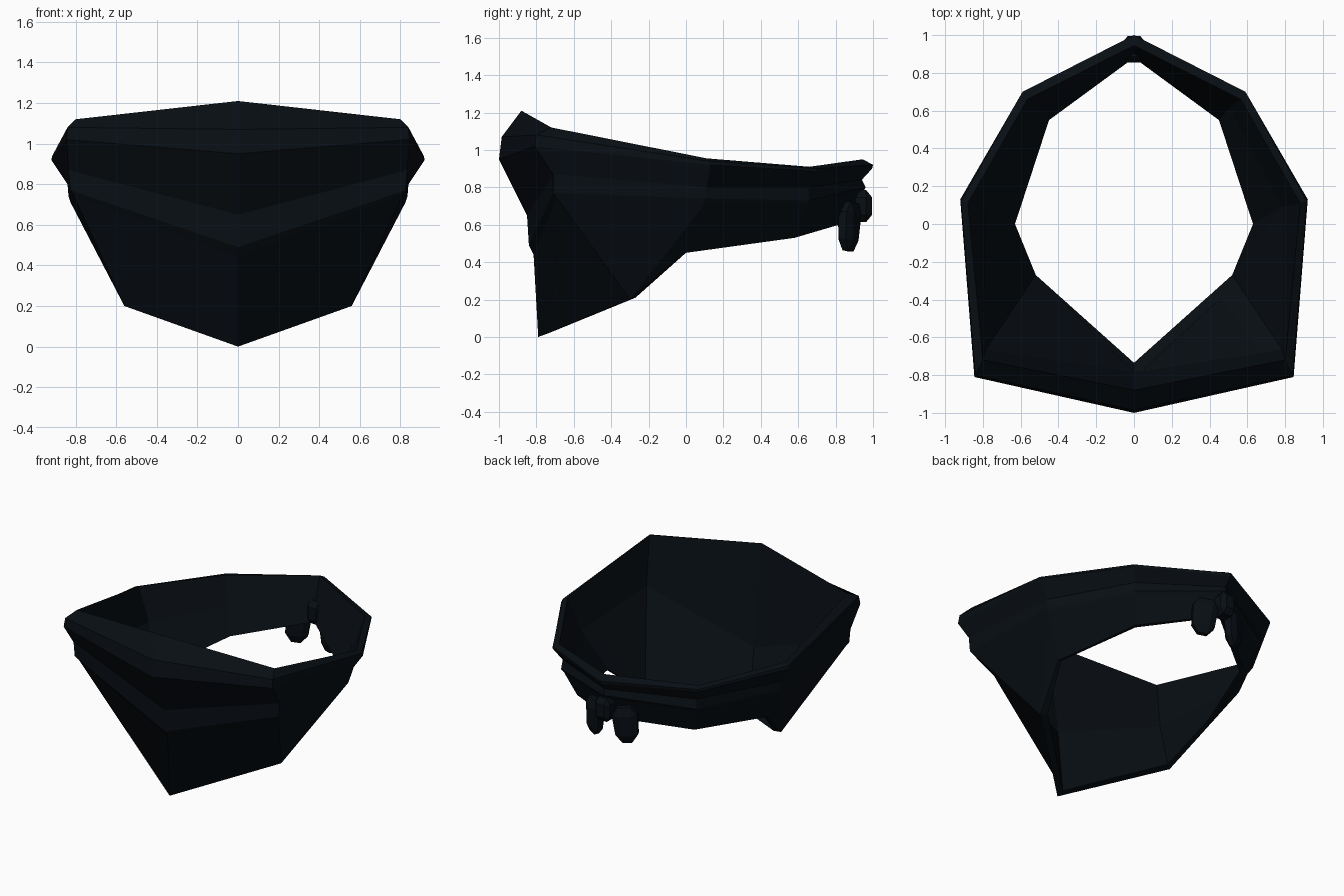
import bpy, bmesh
from mathutils import Matrix

if "Cube" in bpy.data.objects:
    bpy.data.objects.remove(bpy.data.objects["Cube"])

cloth = bpy.data.materials.new("dark_cloth")
cloth.diffuse_color = (0.0025, 0.0045, 0.007, 1)
cloth.use_nodes = True
cloth.node_tree.nodes["Principled BSDF"].inputs["Base Color"].default_value = cloth.diffuse_color

# Half-ring rows; columns: front, corner, side, back corner, back
rows = [
    # outer side, top to bottom
    [(0, -.88, 1.21), (.80, -.72, 1.12), (.88, .11, .955), (.565, .66, .91), (0, .945, .95)],
    [(0, -.985, 1.07), (.84, -.80, 1.08), (.915, .12, .94), (.59, .70, .90), (0, 1, .92)],
    [(0, -1, .95), (.845, -.81, 1.02), (.92, .13, .92), (.59, .70, .885), (0, .995, .90)],
    [(0, -.85, .65), (.835, -.71, .87), (.84, .11, .80), (.54, .655, .80), (0, .94, .84)],
    [(0, -.84, .49), (.825, -.71, .77), (.835, .10, .74), (.55, .66, .73), (0, .96, .80)],
    [(0, -.815, .44), (.81, -.69, .745), (.825, .10, .71), (.535, .65, .71), (0, .945, .77)],
    [(0, -.79, 0), (.56, -.30, .20), (.655, 0, .45), (.475, .58, .53), (0, .92, .63)],
    # inner side, bottom edge and fold
    [(0, -.735, .02), (.52, -.27, .21), (.63, 0, .455), (.45, .55, .535), (0, .88, .635)],
    [(0, -.785, .49), (.785, -.665, .77), (.785, .09, .73), (.505, .615, .72), (0, .90, .78)],
]


def add_object(name, bm):
    bmesh.ops.recalc_face_normals(bm, faces=bm.faces)
    me = bpy.data.meshes.new(name)
    bm.to_mesh(me)
    bm.free()
    me.materials.append(cloth)
    ob = bpy.data.objects.new(name, me)
    bpy.context.collection.objects.link(ob)
    return ob


# Folded cloth: closed cross-section bridged round the mirrored ring
bm = bmesh.new()
grid = []
for row in rows:
    ring = row + [(-x, y, z) for x, y, z in row[3:0:-1]]
    grid.append([bm.verts.new(p) for p in ring])
n = len(grid[0])
for k, a in enumerate(grid):
    b = grid[(k + 1) % len(grid)]
    for i in range(n):
        j = (i + 1) % n
        if k in (5, 7) and i in (1, n - 2):
            # side panels: same diagonal on both sides
            if (i == 1) == (k == 5):
                bm.faces.new((a[i], b[i], a[j]))
                bm.faces.new((b[i], b[j], a[j]))
            else:
                bm.faces.new((a[i], b[i], b[j]))
                bm.faces.new((a[i], b[j], a[j]))
        else:
            bm.faces.new((a[i], b[i], b[j], a[j]))
add_object("bandana_cloth", bm)


# Chunky faceted lumps for the knot and its hanging ends
def lump(name, loc, size, yaw=0, roll=0, taper=1):
    bm = bmesh.new()
    bmesh.ops.create_cube(bm, size=2)
    for v in bm.verts:
        if v.co.z < 0:
            v.co.x *= taper
            v.co.y *= taper
    bmesh.ops.bevel(bm, geom=bm.edges[:], offset=.45, segments=1,
                    affect='EDGES', profile=.5)
    m = (Matrix.Translation(loc) @ Matrix.Rotation(yaw, 4, 'Z')
         @ Matrix.Rotation(roll, 4, 'Y') @ Matrix.Diagonal((*size, 1)))
    bm.transform(m)
    return add_object(name, bm)


lump("knot", (0, .925, .70), (.06, .07, .085))
for side, label in ((1, "right"), (-1, "left")):
    lump("knot_end_" + label, (side * .125, .872, .59), (.09, .05, .13),
         yaw=-side * .46, roll=-side * .1, taper=.8)
